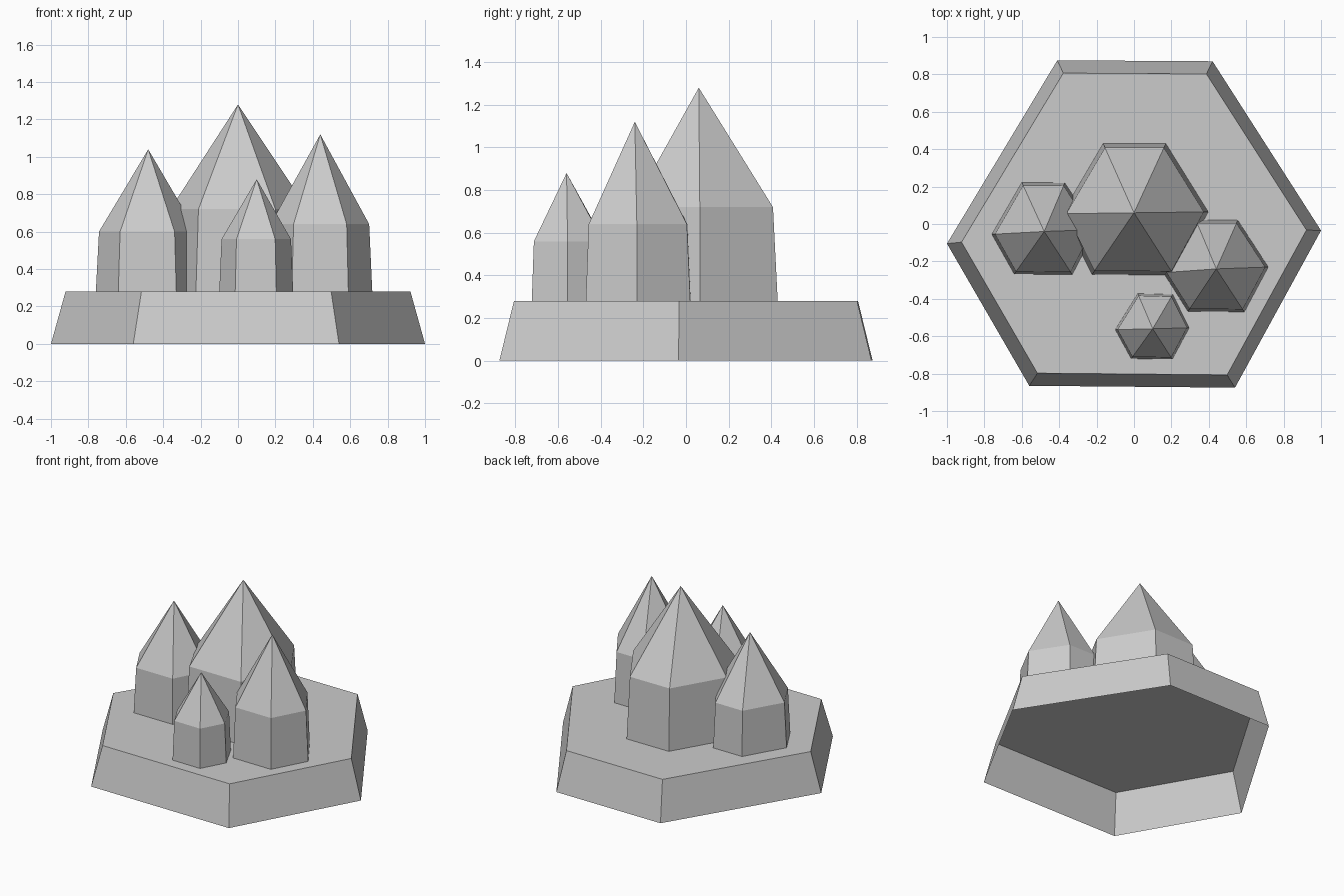
import bpy, bmesh

if "Cube" in bpy.data.objects:
    bpy.data.objects.remove(bpy.data.objects["Cube"])


def build(name, center, outline, levels, apex=None):
    """Open-bottomed stack of scaled outlines (z, scale), ending flat or in a point."""
    cx, cy = center
    n = len(outline)
    bm = bmesh.new()
    rings = [[bm.verts.new((cx + x * s, cy + y * s, z)) for x, y in outline]
             for z, s in levels]
    for low, high in zip(rings, rings[1:]):
        for i in range(n):
            j = (i + 1) % n
            bm.faces.new((low[i], low[j], high[j], high[i]))
    if apex is None:
        bm.faces.new(rings[-1])
    else:
        tip = bm.verts.new((cx, cy, apex))
        for i in range(n):
            bm.faces.new((rings[-1][i], rings[-1][(i + 1) % n], tip))
    mesh = bpy.data.meshes.new(name)
    bm.to_mesh(mesh)
    bm.free()
    obj = bpy.data.objects.new(name, mesh)
    bpy.context.collection.objects.link(obj)
    return obj


BASE_TOP = 0.28

# Rough six-sided hollow rock base with sloping sides
build("rock_base", (0, 0),
      [(1.0, -0.035), (0.42, 0.87), (-0.41, 0.875),
       (-1.0, -0.105), (-0.56, -0.865), (0.54, -0.875)],
      [(0, 1.0), (BASE_TOP, 0.922)])

# Crystals: centre, shoulder height, tip height, uneven hexagon around the centre
crystals = {
    "main_crystal": ((0, 0.06), 0.72, 1.28,
        [(0.397, 0.005), (0.17, 0.37), (-0.165, 0.37),
         (-0.385, -0.005), (-0.225, -0.33), (0.213, -0.333)]),
    "left_crystal": ((-0.48, -0.04), 0.60, 1.04,
        [(0.275, 0.01), (0.11, 0.26), (-0.12, 0.262),
         (-0.28, -0.015), (-0.16, -0.228), (0.15, -0.23)]),
    "right_crystal": ((0.44, -0.24), 0.64, 1.12,
        [(0.278, 0.01), (0.115, 0.26), (-0.11, 0.262),
         (-0.283, -0.02), (-0.152, -0.227), (0.15, -0.23)]),
    "small_crystal": ((0.10, -0.56), 0.56, 0.88,
        [(0.195, 0.005), (0.107, 0.183), (-0.08, 0.188),
         (-0.2, -0.005), (-0.115, -0.16), (0.105, -0.163)]),
}
for name, (center, shoulder, tip, outline) in crystals.items():
    build(name, center, outline, [(BASE_TOP, 1.0), (shoulder, 0.94)], tip)
